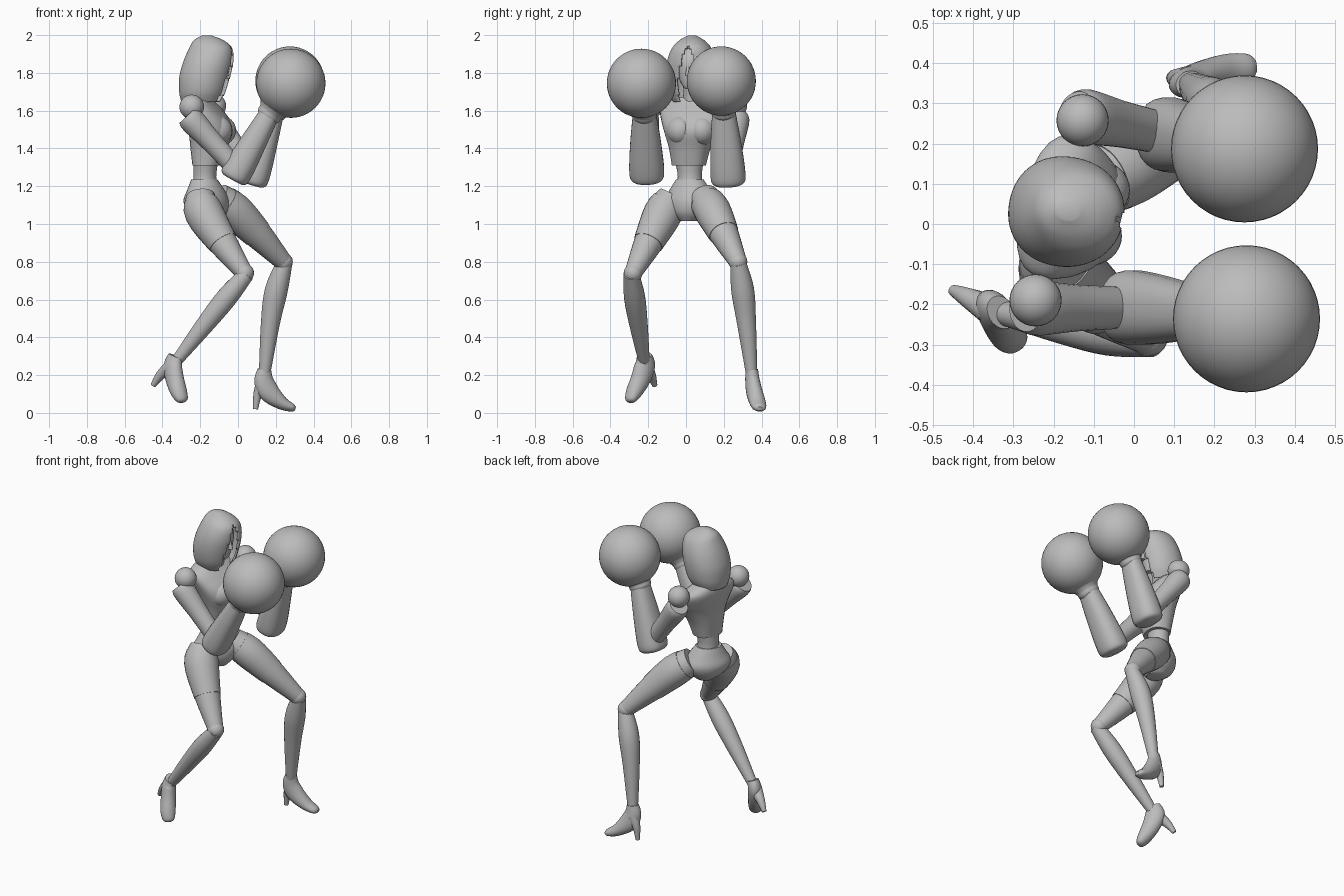
import bpy, bmesh, math
from mathutils import Vector

old = bpy.data.objects.get("Cube")
if old:
    bpy.data.objects.remove(old, do_unlink=True)

grey = bpy.data.materials.new("clay grey")
grey.use_nodes = True
GREY = (0.5, 0.5, 0.5, 1)
grey.diffuse_color = GREY
grey.node_tree.nodes["Principled BSDF"].inputs["Base Color"].default_value = GREY


def finish(name, bm, angle=40):
    bmesh.ops.recalc_face_normals(bm, faces=bm.faces)
    mesh = bpy.data.meshes.new(name)
    bm.to_mesh(mesh)
    bm.free()
    mesh.materials.append(grey)
    ob = bpy.data.objects.new(name, mesh)
    bpy.context.collection.objects.link(ob)
    bpy.ops.object.select_all(action="DESELECT")
    ob.select_set(True)
    bpy.context.view_layer.objects.active = ob
    bpy.ops.object.shade_smooth_by_angle(angle=math.radians(angle))
    return ob


def spline(rows, steps):
    """Smoothly interpolate rows of numbers."""
    out = []
    for i in range(len(rows) - 1):
        a, b, c, d = rows[max(i - 1, 0)], rows[i], rows[i + 1], rows[min(i + 2, len(rows) - 1)]
        for s in range(steps):
            t = s / steps
            out.append([q + t / 2 * (r - p + t * (2*p - 5*q + 4*r - e + t * (3*(q - r) + e - p)))
                        for p, q, r, e in zip(a, b, c, d)])
    return out + [list(rows[-1])]


def loft(name, rows, side=(0, 1, 0), upright=False, sides=24, steps=4, power=1.0, opening=None):
    """Skin rings of (x, y, z, side radius, depth radius) along a path."""
    rows = spline([r if len(r) == 5 else (*r, r[3]) for r in rows], steps)
    pts = [Vector(r[:3]) for r in rows]
    bm = bmesh.new()
    rings = []
    for i, r in enumerate(rows):
        t = Vector((0, 0, 1)) if upright else (pts[min(i + 1, len(pts) - 1)] - pts[max(i - 1, 0)]).normalized()
        u = Vector(side)
        u = (u - t * u.dot(t)).normalized()
        v = u.cross(t)
        ring = []
        for k in range(sides):
            a = 2 * math.pi * (k + 0.5) / sides
            c, s = math.cos(a), math.sin(a)
            ring.append(bm.verts.new(pts[i] + u * r[3] * math.copysign(abs(c) ** power, c)
                                     + v * r[4] * math.copysign(abs(s) ** power, s)))
        rings.append(ring)
    for i, (lo, hi) in enumerate(zip(rings, rings[1:])):
        for k in range(sides):
            n = (k + 1) % sides
            if not (opening and opening(i / len(rows), (k + 1) / sides)):
                bm.faces.new((lo[k], lo[n], hi[n], hi[k]))
    if not opening:
        bm.faces.new(rings[0])
    bm.faces.new(rings[-1])
    return finish(name, bm)


def ball(name, loc, size, segments=32):
    bm = bmesh.new()
    bmesh.ops.create_uvsphere(bm, u_segments=segments, v_segments=segments // 2, radius=1)
    scale = size if isinstance(size, tuple) else (size,) * 3
    bmesh.ops.scale(bm, vec=scale, verts=bm.verts)
    bmesh.ops.translate(bm, vec=loc, verts=bm.verts)
    return finish(name, bm)


def lateral(degrees):
    """Sideways direction of a part turned about z."""
    a = math.radians(degrees)
    return (-math.sin(a), math.cos(a), 0)


# Torso, waist and pelvis
chest_side, hip_side = lateral(-14), lateral(-35)
loft("ribcage", [(-.165, .015, 1.31, .09, .073), (-.155, .02, 1.4, .11, .093),
                 (-.143, .027, 1.48, .14, .112), (-.155, .035, 1.54, .165, .112),
                 (-.183, .042, 1.6, .182, .095), (-.2, .042, 1.635, .165, .08),
                 (-.21, .04, 1.67, .1, .065)],
     chest_side, True, power=.82)
for label, loc in (("left", (-.095, .085, 1.495)), ("right", (-.115, -.03, 1.495))):
    ball(label + "_bust", loc, (.085, .075, .08))
loft("waist", [(-.17, .02, 1.18, .08, .07), (-.175, .02, 1.25, .064, .06),
               (-.17, .018, 1.34, .078, .066)], chest_side, True)
loft("pelvis", [(-.15, .02, 1.015, .05, .055), (-.16, .02, 1.06, .11, .095),
                (-.168, .02, 1.12, .145, .108), (-.17, .02, 1.18, .115, .09),
                (-.178, .02, 1.235, .078, .066)], hip_side, True)
loft("neck", [(-.19, .033, 1.62, .06), (-.175, .03, 1.68, .045), (-.16, .028, 1.78, .045)])

# Face and open hood
head_side = lateral(-10)
loft("face", [(-.105, .015, 1.715, .018, .02), (-.12, .018, 1.74, .042, .045), (-.14, .022, 1.8, .07, .075),
              (-.145, .025, 1.87, .08, .08), (-.16, .025, 1.93, .06, .06)], head_side, True)
loft("nose", [(-.062, .01, 1.785, .014, .018), (-.065, .01, 1.83, .007, .008)], head_side, True, 12)
hood = loft("hood", [(-.195, .033, 1.645, .1, .105), (-.187, .032, 1.7, .126, .124),
                     (-.175, .031, 1.78, .137, .135), (-.157, .03, 1.86, .13, .132),
                     (-.145, .03, 1.93, .104, .114), (-.155, .031, 1.972, .066, .08),
                     (-.165, .032, 1.997, .022, .028)],
            head_side, True, sides=64, steps=6, power=.94,
            opening=lambda h, k: abs(k - .25) < .085 * max(0, 1 - h / .68) ** .6)
shell = hood.modifiers.new("cloth thickness", "SOLIDIFY")
shell.thickness = .012
shell.offset = -1

# Arms: shoulder ball, flared upper arm, forearm guard, cuff and round glove
ARMS = {
    "right": dict(shoulder=(-.245, -.19, 1.62), top=(-.255, -.21, 1.56), elbow=(.0, -.208, 1.285),
                  wrist=(.165, -.22, 1.58), glove=(.28, -.236, 1.745)),
    "left": dict(shoulder=(-.128, .258, 1.625), top=(-.13, .27, 1.56), elbow=(.09, .222, 1.265),
                 wrist=(.19, .2, 1.59), glove=(.275, .187, 1.757)),
}
for label, a in ARMS.items():
    p = {key: Vector(val) for key, val in a.items()}
    ball(label + "_shoulder", p["shoulder"], .065)
    arm = p["elbow"] - p["top"]
    loft(label + "_upper_arm", [(*(p["top"] + arm * f), r) for f, r in
                                ((-.05, .058), (.06, .068), (.45, .058), (.95, .052))])
    fore = p["wrist"] - p["elbow"]
    loft(label + "_forearm", [(*(p["elbow"] + fore * f), w, d) for f, w, d in
                              ((-.17, .07, .058), (-.11, .09, .078), (.1, .092, .08),
                               (.55, .08, .068), (1, .062, .054))], power=.85)
    hand = p["glove"] - p["wrist"]
    loft(label + "_glove_cuff", [(*(p["wrist"] + hand * f), r) for f, r in
                                 ((-.1, .058), (-.02, .066), (.1, .07), (.3, .095), (.5, .11))])
    ball(label + "_glove", p["glove"], .183, 48)

# Legs: thigh with raised upper guard, knee, calf, heeled shoe
LEGS = {
    "right": dict(thigh=[(-.2, -.07, 1.15, .075), (-.18, -.12, 1.06, .1), (-.08, -.2, .9, .077),
                         (.035, -.28, .74, .046)],
                  calf=[(.045, -.29, .735, .042), (-.06, -.272, .61, .056), (-.18, -.25, .46, .048),
                        (-.325, -.222, .275, .03)],
                  foot=[(-.33, -.22, .3, .034, .045), (-.345, -.218, .25, .042, .06), (-.335, -.24, .18, .045, .055),
                        (-.313, -.275, .11, .045, .042), (-.295, -.295, .07, .034, .026),
                        (-.29, -.3, .058, .015, .012)],
                  heel=[(-.36, -.212, .24, .038), (-.41, -.185, .2, .026), (-.45, -.165, .145, .014)],
                  turn=-55),
    "left": dict(thigh=[(-.11, .095, 1.14, .08), (-.02, .14, 1.07, .094), (.1, .2, .95, .078),
                        (.24, .275, .8, .048)],
                 calf=[(.245, .277, .79, .043), (.203, .3, .65, .061), (.172, .32, .48, .051),
                       (.14, .348, .2, .03)],
                 foot=[(.14, .348, .23, .033, .036), (.137, .352, .17, .038, .052), (.165, .362, .11, .042, .055),
                       (.23, .38, .053, .043, .036), (.285, .39, .028, .034, .022),
                       (.303, .392, .022, .016, .011)],
                 heel=[(.135, .355, .16, .04), (.105, .362, .1, .024), (.093, .365, .02, .013)],
                 turn=12),
}
for label, leg in LEGS.items():
    side = lateral(leg["turn"])
    loft(label + "_thigh", leg["thigh"])
    guard = spline(leg["thigh"], 4)[2:9]
    loft(label + "_thigh_guard", [(*r[:3], r[3] + .003) for r in guard], steps=1)
    ball(label + "_knee", leg["thigh"][-1][:3], .05, 20)
    loft(label + "_calf", leg["calf"])
    loft(label + "_shoe", leg["foot"], side)
    loft(label + "_heel", leg["heel"], side, sides=12)
